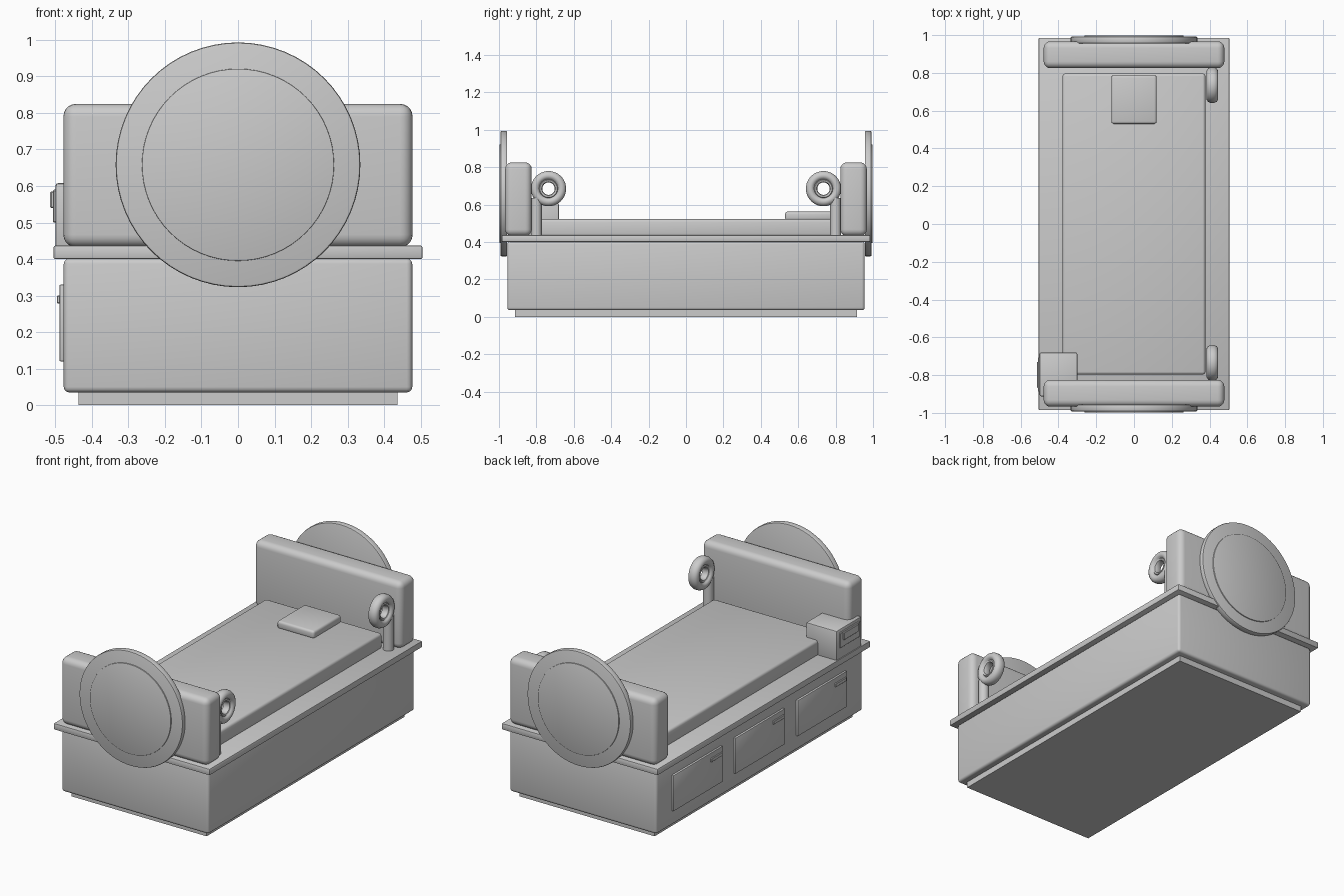
import bpy
import math
from mathutils import Matrix

default = bpy.data.objects.get("Cube")
if default:
    bpy.data.objects.remove(default, do_unlink=True)

GREY = (0.6, 0.6, 0.6, 1.0)
mat = bpy.data.materials.new("plain grey")
mat.use_nodes = True
mat.diffuse_color = GREY
mat.node_tree.nodes["Principled BSDF"].inputs["Base Color"].default_value = GREY


def finish(obj, name, bevel=0.0, segments=3):
    """Name, colour, round and smooth a part."""
    obj.name = name
    obj.data.materials.append(mat)
    if bevel:
        mod = obj.modifiers.new("rounding", "BEVEL")
        mod.width = bevel
        mod.segments = segments
        mod.limit_method = "ANGLE"
        bpy.ops.object.modifier_apply(modifier=mod.name)
    bpy.ops.object.shade_smooth_by_angle(angle=math.radians(35))
    return obj


def box(name, x, y, z, bevel=0.0, segments=3):
    """Box from (low, high) ranges on each axis."""
    bpy.ops.mesh.primitive_cube_add(size=1)
    obj = bpy.context.object
    size = Matrix.Diagonal((x[1] - x[0], y[1] - y[0], z[1] - z[0], 1))
    centre = [(a + b) / 2 for a, b in (x, y, z)]
    obj.data.transform(Matrix.Translation(centre) @ size)
    return finish(obj, name, bevel, segments)


def cylinder(name, centre, radius, depth, tilt=0.0, bevel=0.0, sides=64):
    bpy.ops.mesh.primitive_cylinder_add(vertices=sides, radius=radius, depth=depth,
                                        location=centre, rotation=(tilt, 0, 0))
    return finish(bpy.context.object, name, bevel, 2)


def ring(name, centre, profile, steps=40):
    """Closed (radius, offset) profile turned around the x axis."""
    verts, faces, n = [], [], len(profile)
    for i in range(steps):
        a = math.tau * i / steps
        verts += [(h, r * math.cos(a), r * math.sin(a)) for r, h in profile]
        for j in range(n):
            k, m = (i + 1) % steps, (j + 1) % n
            faces.append((i * n + j, k * n + j, k * n + m, i * n + m))
    mesh = bpy.data.meshes.new(name)
    mesh.from_pydata(verts, [], faces)
    obj = bpy.data.objects.new(name, mesh)
    bpy.context.collection.objects.link(obj)
    bpy.ops.object.select_all(action="DESELECT")
    obj.select_set(True)
    bpy.context.view_layer.objects.active = obj
    bpy.ops.object.mode_set(mode="EDIT")
    bpy.ops.mesh.select_all(action="SELECT")
    bpy.ops.mesh.normals_make_consistent(inside=False)
    bpy.ops.object.mode_set(mode="OBJECT")
    obj.location = centre
    return finish(obj, name)


# Bed base, ledge, mattress and pillow
box("plinth", (-0.437, 0.437), (-0.915, 0.915), (0, 0.04))
box("bed_base", (-0.477, 0.477), (-0.955, 0.955), (0.035, 0.402), 0.015)
box("ledge", (-0.505, 0.505), (-0.985, 0.985), (0.4, 0.437), 0.005, 2)
box("mattress", (-0.378, 0.378), (-0.797, 0.797), (0.43, 0.522), 0.015)
box("pillow", (-0.12, 0.12), (0.53, 0.787), (0.515, 0.562), 0.013)

# Half of the ring section, mirrored to the other side
half = [(0.033, 0.012), (0.037, 0.02), (0.046, 0.023), (0.05, 0.018), (0.056, 0.026),
        (0.065, 0.031), (0.077, 0.03), (0.088, 0.023), (0.094, 0.01)]
section = half + [(r, -h) for r, h in reversed(half)]

# End boards, round plaques and ring lamps at both ends
for side, end in ((-1, "front"), (1, "back")):
    box(end + "_board", (-0.478, 0.478), sorted((side * 0.825, side * 0.967)),
        (0.432, 0.825), 0.035, 5)
    cylinder(end + "_plaque", (0, side * 0.974, 0.658), 0.335, 0.036,
             math.pi / 2, 0.006)
    cylinder(end + "_plaque_centre", (0, side * 0.98, 0.658), 0.263, 0.036,
             math.pi / 2, 0.002)
    cylinder(end + "_lamp_post", (0.415, side * 0.8, 0.535), 0.029, 0.2, sides=32)
    ring(end + "_lamp_ring", (0.415, side * 0.735, 0.685), section)

# Drawers along the right side
for i, y in enumerate((0.585, 0.01, -0.565), 1):
    box(f"drawer_{i}", (-0.489, -0.47), (y - 0.228, y + 0.228), (0.12, 0.33), 0.004, 2)
    box(f"drawer_handle_{i}", (-0.496, -0.485), (y - 0.215, y - 0.115),
        (0.279, 0.3), 0.002, 1)

# Small bedside box with its own drawer
box("bedside_box", (-0.5, -0.3), (-0.912, -0.68), (0.43, 0.608), 0.008, 2)
box("bedside_drawer", (-0.507, -0.495), (-0.89, -0.705), (0.5, 0.59), 0.003, 1)
box("bedside_handle", (-0.514, -0.5), (-0.868, -0.73), (0.54, 0.585), 0.003, 1)
